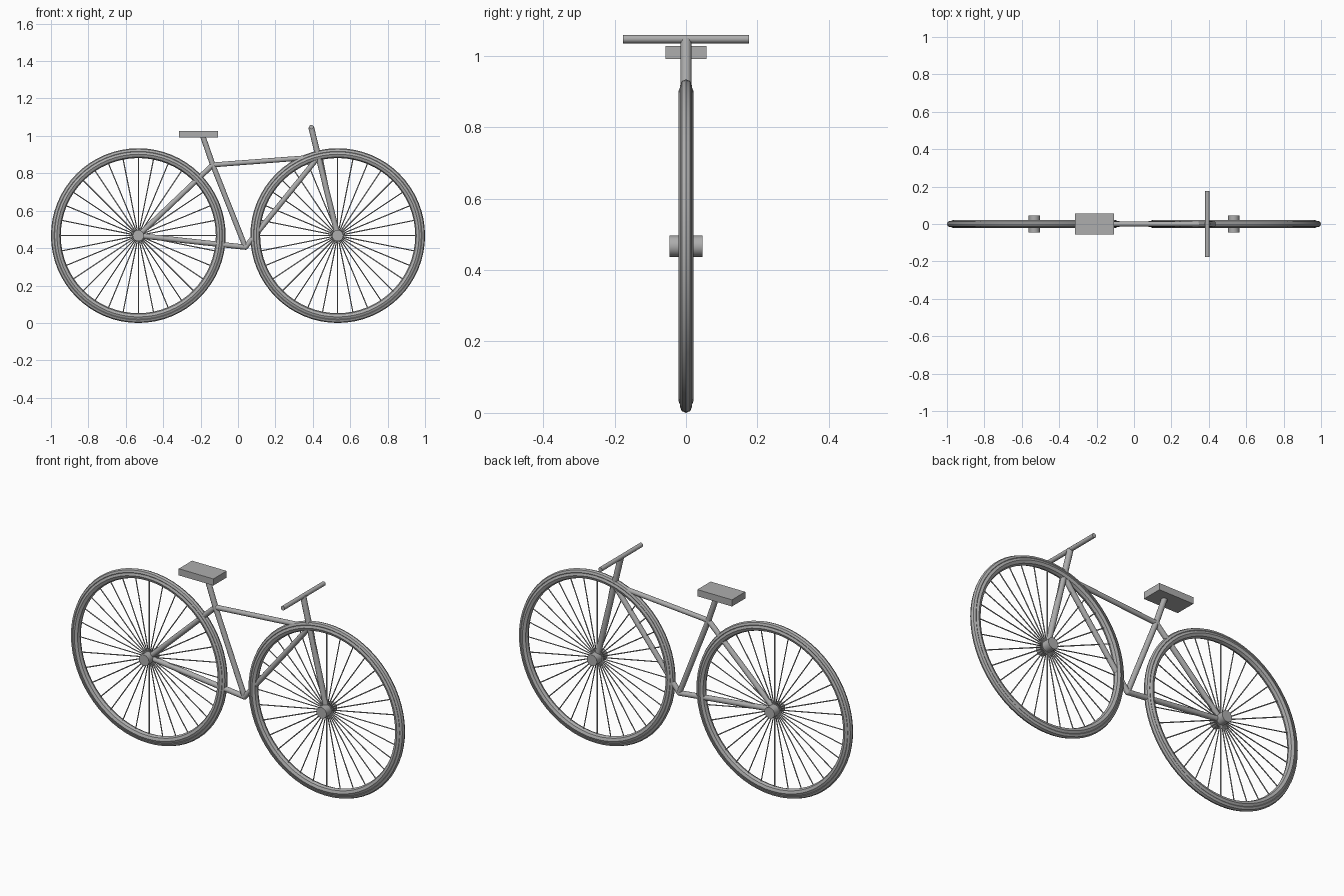
import bpy, math
from mathutils import Vector

if "Cube" in bpy.data.objects:
    bpy.data.objects.remove(bpy.data.objects["Cube"])

grey = bpy.data.materials.new("plain grey")
grey.diffuse_color = (0.42, 0.42, 0.42, 1)
grey.use_nodes = True
grey.node_tree.nodes["Principled BSDF"].inputs["Base Color"].default_value = grey.diffuse_color


def finish(name, angle=35):
    ob = bpy.context.object
    ob.name = name
    ob.data.materials.append(grey)
    bpy.ops.object.shade_smooth_by_angle(angle=math.radians(angle))
    return ob


def tube(name, a, b, r, sides=12):
    a, b = Vector(a), Vector(b)
    d = b - a
    bpy.ops.mesh.primitive_cylinder_add(vertices=sides, radius=r, depth=d.length,
                                        location=(a + b) / 2,
                                        rotation=d.to_track_quat('Z', 'Y').to_euler())
    return finish(name)


def ring(name, x, major, minor):
    bpy.ops.mesh.primitive_torus_add(location=(x, 0, AXLE), rotation=(math.pi / 2, 0, 0),
                                     major_radius=major, minor_radius=minor,
                                     major_segments=64, minor_segments=8)
    return finish(name)


AXLE, WX = 0.467, 0.533

# wheels: tyre, rim, hub and radial spokes
for side, x in (("rear", -WX), ("front", WX)):
    ring(side + "_tyre", x, 0.4505, 0.0165)
    ring(side + "_rim", x, 0.435, 0.0205)
    tube(side + "_hub", (x, -0.046, AXLE), (x, 0.046, AXLE), 0.03, 24)
    for i in range(32):
        a = 2 * math.pi * i / 32
        c, s = math.cos(a), math.sin(a)
        tube(f"{side}_spoke_{i}", (x + 0.02 * c, 0, AXLE + 0.02 * s),
             (x + 0.425 * c, 0, AXLE + 0.425 * s), 0.003, 6)

# frame
rear, front = (-WX, 0, AXLE), (WX, 0, AXLE)
crank = (0.04, 0, 0.405)
cluster = (-0.135, 0, 0.845)
head = (0.43, 0, 0.888)
tube("chain_stay", rear, crank, 0.014)
tube("seat_stay", rear, cluster, 0.014)
tube("seat_tube", crank, cluster, 0.014)
tube("top_tube", cluster, head, 0.013)
tube("down_tube", crank, head, 0.014)
tube("fork", head, front, 0.015)
tube("steerer", head, (0.391, 0, 1.047), 0.0155)
tube("seat_post", cluster, (-0.187, 0, 0.995), 0.0145)

# rounded joints where tubes meet
for name, p, r in (("crank_joint", crank, 0.014), ("seat_joint", cluster, 0.0145),
                   ("head_joint", head, 0.0155)):
    bpy.ops.mesh.primitive_uv_sphere_add(segments=12, ring_count=8, radius=r, location=p)
    finish(name)

# handlebar
tube("handlebar", (0.392, -0.176, 1.047), (0.392, 0.176, 1.047), 0.0118)

# saddle
bpy.ops.mesh.primitive_cube_add(size=1, location=(-0.212, 0, 1.009))
bpy.context.object.scale = (0.208, 0.114, 0.036)
finish("saddle")
